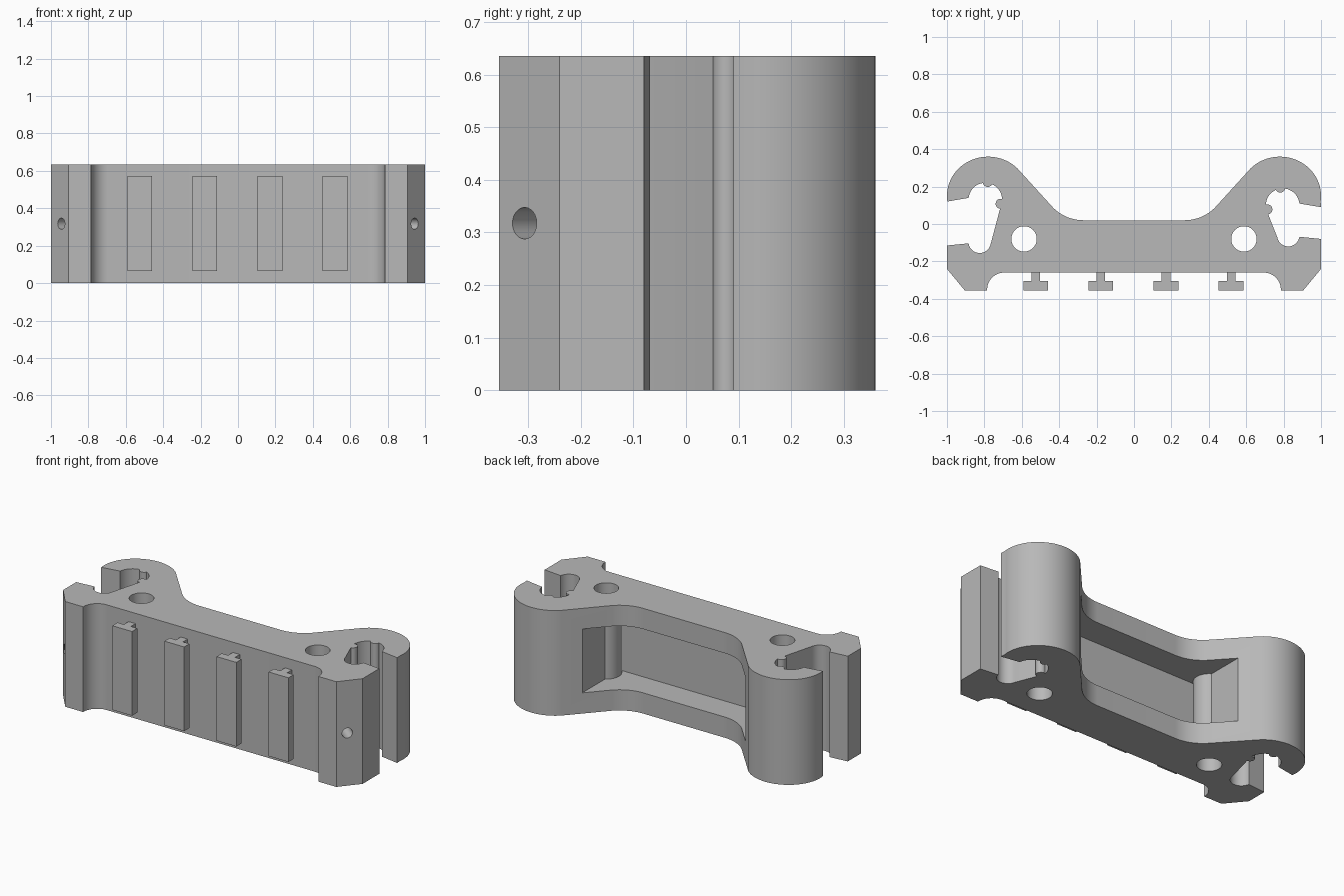
import bpy, bmesh
from math import cos, sin, radians, atan2, pi
from mathutils import Vector

cube = bpy.data.objects.get("Cube")
if cube:
    bpy.data.objects.remove(cube, do_unlink=True)

HEIGHT = 0.635

grey = bpy.data.materials.new("plain grey")
grey.use_nodes = True
GREY = (0.48, 0.48, 0.48, 1)
grey.diffuse_color = GREY
grey.node_tree.nodes["Principled BSDF"].inputs["Base Color"].default_value = GREY


def arc(cx, cy, rx, ry, start, end, n=16):
    angles = [radians(start + (end - start) * i / n) for i in range(n + 1)]
    return [(cx + rx * cos(a), cy + ry * sin(a)) for a in angles]


def prism(name, points, z0, z1):
    """Extrude an outline straight up."""
    bm = bmesh.new()
    face = bm.faces.new([bm.verts.new((x, y, z0)) for x, y in points])
    top = bmesh.ops.extrude_face_region(bm, geom=[face])["geom"]
    verts = [v for v in top if isinstance(v, bmesh.types.BMVert)]
    bmesh.ops.translate(bm, verts=verts, vec=(0, 0, z1 - z0))
    bmesh.ops.recalc_face_normals(bm, faces=bm.faces)
    mesh = bpy.data.meshes.new(name)
    bm.to_mesh(mesh)
    bm.free()
    mesh.materials.append(grey)
    obj = bpy.data.objects.new(name, mesh)
    bpy.context.collection.objects.link(obj)
    return obj


def rod(name, x, y, r, z0, z1, n=40):
    return prism(name, arc(x, y, r, r, 0, 360 - 360 / n, n - 1), z0, z1)


def select(obj):
    bpy.ops.object.select_all(action='DESELECT')
    obj.select_set(True)
    bpy.context.view_layer.objects.active = obj


def combine(target, tool, operation):
    """Apply a boolean and discard the tool."""
    select(target)
    tool.hide_render = True
    mod = target.modifiers.new(operation, 'BOOLEAN')
    mod.operation = operation
    mod.solver = 'EXACT'
    mod.object = tool
    bpy.ops.object.modifier_apply(modifier=mod.name)
    bpy.data.objects.remove(tool, do_unlink=True)


def end_outline(up, low):
    """Half outline on +x, from the back saddle round the slot to the front."""
    pts = arc(0.27, 0.25, 0.23, 0.23, -90, -45)              # saddle fillet
    pts += arc(0.78, 0.15, 0.22, 0.21, 135, -8, 32)          # rounded hook
    pts += [(1.0, 0.12 + up)]
    pts += arc(0.795, 0.13 + up, 0.09, 0.09, 6, 205, 24)     # upper slot pocket
    pts += arc(0.825, -0.095 + low, 0.06, 0.06, 190, 352)    # lower slot pocket
    pts += [(1.0, -0.115 + low), (1.0, -0.24), (0.905, -0.355), (0.785, -0.355)]
    pts += arc(0.695, -0.35, 0.09, 0.09, 0, 90)              # front foot fillet
    return pts


# Body: the two slots differ slightly in width
SLOTS = {1: (-0.03, 0.035), -1: (0.0, 0.0)}
right = end_outline(*SLOTS[1])
left = [(-x, y) for x, y in end_outline(*SLOTS[-1])]
body = prism("body", right + left[::-1], 0, HEIGHT)

# Back window pocket
pocket = prism("pocket_cutter", [(-0.545, -0.15), (0.545, -0.15),
                                 (0.545, 0.6), (-0.545, 0.6)], 0.125, 0.51)
combine(body, pocket, 'DIFFERENCE')

for side, (up, low) in SLOTS.items():
    # Sleeve round the upright bore, then the bore itself
    combine(body, rod("sleeve", side * 0.588, -0.08, 0.085, 0.05, 0.58), 'UNION')
    combine(body, rod("bore", side * 0.588, -0.08, 0.068, -0.1, 0.8), 'DIFFERENCE')
    # Locating ribs in the slot
    for x, y in ((0.782, 0.225), (0.713, 0.108)):
        combine(body, rod("rib", side * x, y + up, 0.027, 0, HEIGHT, 20), 'UNION')
    # Screw hole in the front chamfer
    screw = rod("screw_cutter", 0, 0, 0.03, -0.12, 0.1, 24)
    normal = Vector((side * 0.77, -0.64, 0))
    screw.rotation_euler = normal.to_track_quat('Z', 'Y').to_euler()
    screw.location = (side * 0.945, -0.307, HEIGHT / 2)
    bpy.context.view_layer.update()
    combine(body, screw, 'DIFFERENCE')

select(body)
bpy.ops.object.shade_smooth_by_angle(angle=radians(30))

# T-shaped rails on the front
T_HALF = [(0.023, -0.25), (0.023, -0.305), (0.066, -0.305), (0.066, -0.355)]
for i in range(4):
    cx = -0.525 + 0.348 * i
    outline = [(cx + x, y) for x, y in T_HALF]
    outline += [(cx - x, y) for x, y in reversed(T_HALF)]
    prism(f"front_rail_{i + 1}", outline, 0.065, 0.573)
